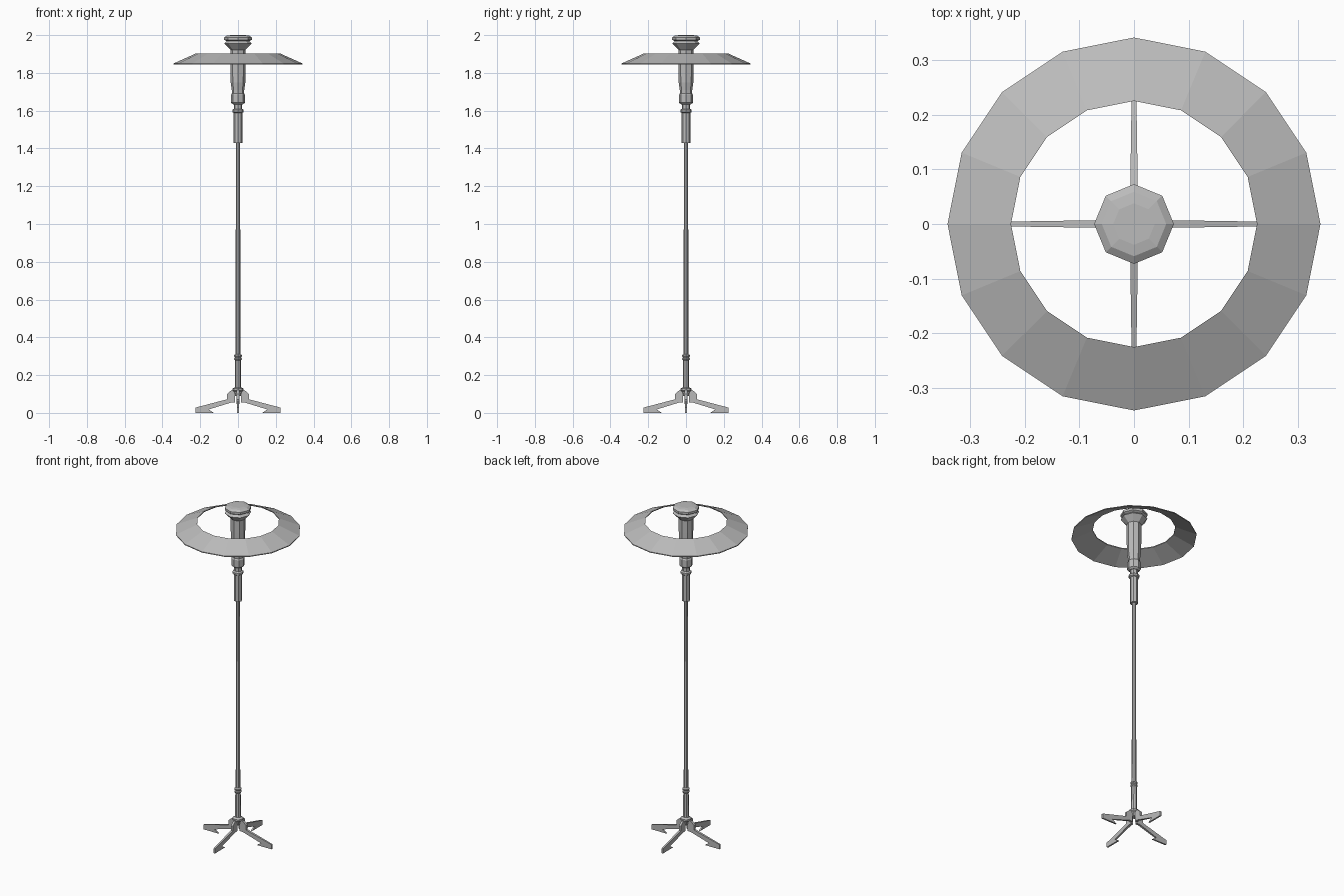
import bpy, bmesh, math

if "Cube" in bpy.data.objects:
    bpy.data.objects.remove(bpy.data.objects["Cube"])

metal = bpy.data.materials.new("grey metal")
grey = (0.5, 0.5, 0.5, 1)
metal.use_nodes = True
metal.diffuse_color = grey
metal.node_tree.nodes["Principled BSDF"].inputs["Base Color"].default_value = grey


def finish(name, bm):
    bmesh.ops.recalc_face_normals(bm, faces=bm.faces)
    mesh = bpy.data.meshes.new(name)
    bm.to_mesh(mesh)
    bm.free()
    mesh.materials.append(metal)
    obj = bpy.data.objects.new(name, mesh)
    bpy.context.collection.objects.link(obj)
    return obj


def lathe(name, profile, sides, closed=False):
    """Turn (radius, height) points around z; open profiles get end caps."""
    bm = bmesh.new()
    rings = []
    for r, z in profile:
        angles = [math.tau * i / sides for i in range(sides)]
        rings.append([bm.verts.new((r * math.cos(a), r * math.sin(a), z)) for a in angles])
    pairs = list(zip(rings, rings[1:]))
    if closed:
        pairs.append((rings[-1], rings[0]))
    else:
        bm.faces.new(rings[0])
        bm.faces.new(rings[-1])
    for low, high in pairs:
        for i in range(sides):
            j = (i + 1) % sides
            bm.faces.new((low[i], low[j], high[j], high[i]))
    return finish(name, bm)


def leg(name, angle):
    """Side outline of a splayed leg, thicker near the hub."""
    outline = [(0.015, 0.12), (0.035, 0.12), (0.058, 0.1), (0.058, 0.072),
               (0.225, 0.028), (0.225, 0), (0.128, 0), (0.155, 0.018),
               (0.035, 0.055), (0.015, 0.055)]
    bm = bmesh.new()
    left, right = [], []
    for x, z in outline:
        half = 0.007 if x < 0.1 else 0.0045
        left.append(bm.verts.new((x, half, z)))
        right.append(bm.verts.new((x, -half, z)))
    bm.faces.new(left)
    bm.faces.new(right)
    for i in range(len(outline)):
        j = (i + 1) % len(outline)
        bm.faces.new((left[i], left[j], right[j], right[i]))
    finish(name, bm).rotation_euler.z = angle


# Base: four legs around a collared hub
for i, side in enumerate(("left", "back", "right", "front")):
    leg(side + "_leg", i * math.pi / 2)
lathe("hub_collar", [(0.018, 0.09), (0.022, 0.112), (0.03, 0.118),
                     (0.03, 0.128), (0.017, 0.135)], 8)

# Slim post with a ring low down
lathe("lower_post", [(0.017, 0.1), (0.015, 0.278), (0.02, 0.283), (0.02, 0.289),
                     (0.016, 0.294), (0.02, 0.299), (0.02, 0.306), (0.013, 0.311)], 8)
lathe("post", [(0.0125, 0.3), (0.0115, 1.44)], 8)

# Socket: sleeve, rings and lamp body
lathe("sleeve", [(0.023, 1.43), (0.023, 1.588), (0.03, 1.592), (0.03, 1.604),
                 (0.022, 1.61), (0.022, 1.635)], 8)
lathe("lamp_body", [(0.026, 1.633), (0.037, 1.642), (0.037, 1.685), (0.032, 1.692),
                    (0.033, 1.71), (0.039, 1.75), (0.04, 1.85), (0.04, 1.93)], 8)

# Flared cap
lathe("cap", [(0.038, 1.92), (0.073, 1.956), (0.06, 1.968), (0.073, 1.975),
              (0.073, 1.988), (0.059, 1.997), (0.038, 2.0)], 8)

# Thin open ring shade
lathe("shade", [(0.225, 1.902), (0.341, 1.85), (0.341, 1.845), (0.225, 1.897)], 16, closed=True)
